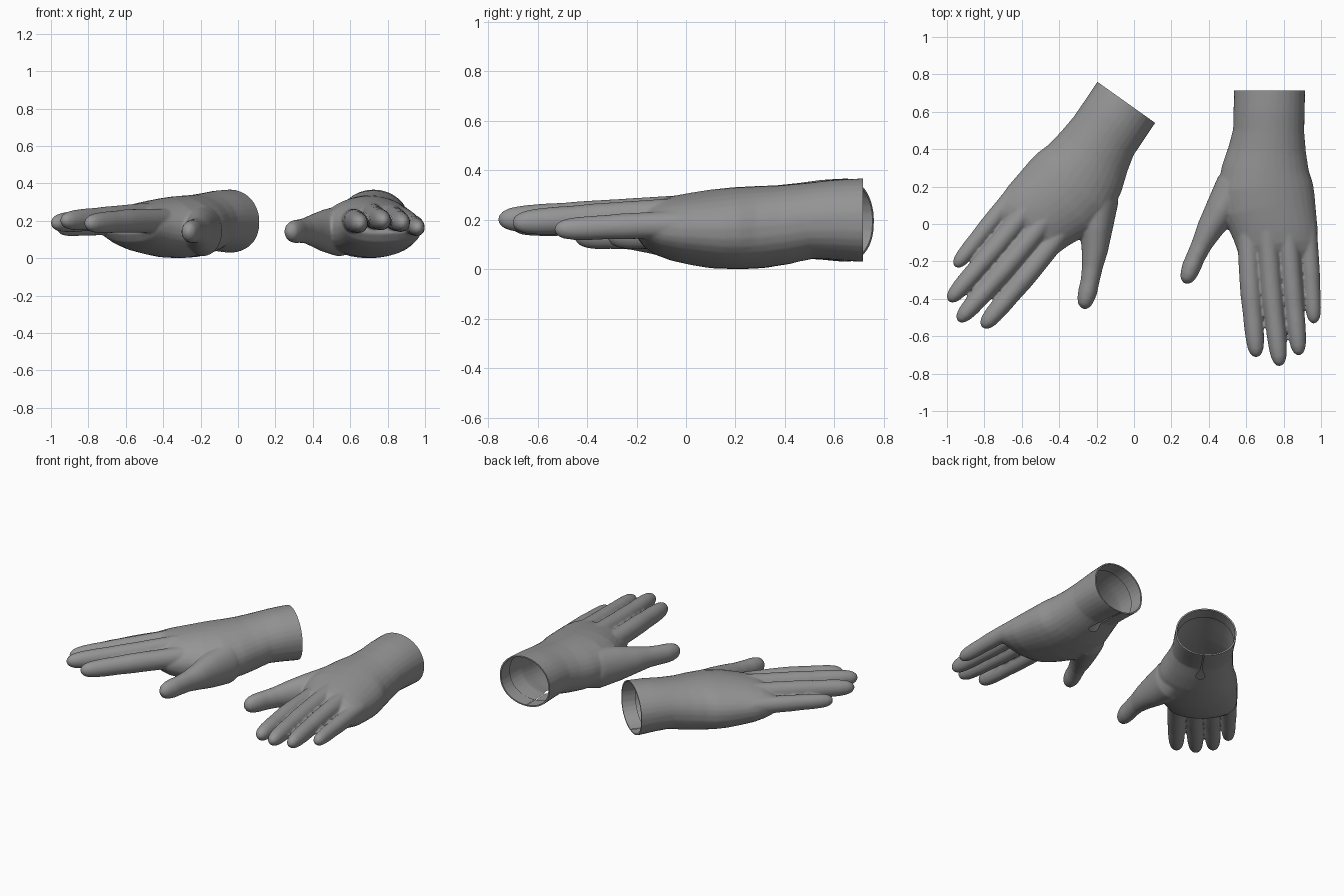
import bpy, bmesh, math
from mathutils import Vector, Matrix

if "Cube" in bpy.data.objects:
    bpy.data.objects.remove(bpy.data.objects["Cube"])

grey = bpy.data.materials.new("glove_grey")
grey.use_nodes = True
grey.diffuse_color = (0.3, 0.3, 0.3, 1)
grey.node_tree.nodes["Principled BSDF"].inputs["Base Color"].default_value = (0.3, 0.3, 0.3, 1)

SIDES = 32
WRIST = Vector((0.725, 0.715, 0))
bm = bmesh.new()


def loft(sections, flat=1):
    """Closed tube through (centre, half width, half height); flat < 1 squares the underside."""
    rings = []
    for i, (c, w, h) in enumerate(sections):
        before = sections[max(i - 1, 0)][0]
        after = sections[min(i + 1, len(sections) - 1)][0]
        along = (after - before).normalized()
        side = along.cross(Vector((0, 0, 1))).normalized()
        up = side.cross(along)
        ring = []
        for k in range(SIDES):
            a = 2 * math.pi * k / SIDES
            s = math.sin(a)
            if s < 0:
                s = -(-s) ** flat
            ring.append(bm.verts.new(c + side * w * math.cos(a) + up * h * s))
        rings.append(ring)
    faces = [bm.faces.new(rings[0]), bm.faces.new(rings[-1])]
    for a, b in zip(rings, rings[1:]):
        for k in range(SIDES):
            n = (k + 1) % SIDES
            faces.append(bm.faces.new((a[k], a[n], b[n], b[k])))
    bmesh.ops.recalc_face_normals(bm, faces=faces)


def finger(base, middle, tip, width, height):
    """Slightly curved finger with soft joints and a blunt rounded tip."""
    base, middle, tip = Vector(base), Vector(middle), Vector(tip)
    profile = ((0, .9), (.12, 1.08), (.3, 1.06), (.45, 1.04), (.56, 1.03), (.68, .96), (.78, .95),
               (.88, .88), (.94, .76), (.975, .56), (.993, .32), (1, .1))
    sections = []
    for t, s in profile:
        c = base.lerp(middle, t * 2) if t < .5 else middle.lerp(tip, t * 2 - 1)
        sections.append((c, width * s, height * s))
    loft(sections)


# Palm and wrist: y, centre x, half width, bottom z, top z
palm = ((.80, .725, .19, .03, .367), (.70, .725, .19, .03, .367), (.6, .722, .19, .038, .362),
        (.5, .72, .19, .042, .35), (.4, .713, .207, .02, .341), (.3, .703, .232, .004, .337),
        (.2, .70, .257, 0, .332), (.1, .717, .255, .004, .322), (.02, .742, .238, .018, .31),
        (-.05, .757, .227, .034, .298), (-.11, .764, .217, .056, .284),
        (-.155, .767, .208, .085, .262), (-.19, .768, .192, .13, .23))
loft([(Vector((x, y, (lo + hi) / 2)), w, (hi - lo) / 2) for y, x, w, lo, hi in palm], .82)

# Four fingers
finger((.605, .06, .2), (.623, -.34, .2), (.655, -.712, .185), .055, .061)
finger((.705, .06, .238), (.735, -.35, .216), (.78, -.76, .2), .055, .061)
finger((.815, .06, .23), (.845, -.32, .208), (.883, -.702, .187), .053, .059)
finger((.92, .06, .185), (.943, -.22, .175), (.963, -.532, .16), .047, .051)

# Thumb with its fleshy base
thumb = ((.62, .35, .15, .07, .1), (.54, .2, .145, .105, .135), (.465, .07, .147, .088, .113),
         (.403, -.03, .149, .07, .086), (.362, -.11, .148, .055, .068), (.328, -.18, .145, .05, .063),
         (.307, -.23, .143, .051, .062), (.292, -.27, .142, .045, .056), (.281, -.297, .142, .036, .044),
         (.275, -.313, .142, .019, .023), (.273, -.319, .142, .006, .006))
loft([(Vector((x, y, z)), w, h) for x, y, z, w, h in thumb])

mesh = bpy.data.meshes.new("left_glove")
bm.to_mesh(mesh)
bm.free()
glove = bpy.data.objects.new("left_glove", mesh)
bpy.context.collection.objects.link(glove)

# Keyhole cutter: drop-shaped hole with a narrow slit running to the cuff
hole_x, hole_y, r = .71, .455, .028
outline = [(hole_x + r * math.cos(a), hole_y + r * math.sin(a))
           for a in (math.radians(150 + 20 * k) for k in range(13))]
outline += [(hole_x + .003, .525), (hole_x + .003, .9), (hole_x - .003, .9), (hole_x - .003, .525)]
bm = bmesh.new()
base = bm.faces.new([bm.verts.new((x, y, -.1)) for x, y in outline])
top = bmesh.ops.extrude_face_region(bm, geom=[base])
bmesh.ops.translate(bm, vec=(0, 0, .22), verts=[v for v in top["geom"] if isinstance(v, bmesh.types.BMVert)])
bmesh.ops.recalc_face_normals(bm, faces=bm.faces)
cut_mesh = bpy.data.meshes.new("keyhole_cutter")
bm.to_mesh(cut_mesh)
bm.free()
cutter = bpy.data.objects.new("keyhole_cutter", cut_mesh)
cutter.hide_render = True
bpy.context.collection.objects.link(cutter)

# Fuse the parts into one soft skin, then cut the keyhole
remesh = glove.modifiers.new("fuse", "REMESH")
remesh.mode = "VOXEL"
remesh.voxel_size = .007
soften = glove.modifiers.new("soften", "SMOOTH")
soften.factor = .5
soften.iterations = 9
thin = glove.modifiers.new("thin", "DECIMATE")
thin.ratio = .2
keyhole = glove.modifiers.new("keyhole", "BOOLEAN")
keyhole.operation = "DIFFERENCE"
keyhole.solver = "EXACT"
keyhole.object = cutter
bpy.context.view_layer.update()
baked = bpy.data.meshes.new_from_object(glove.evaluated_get(bpy.context.evaluated_depsgraph_get()))
glove.modifiers.clear()
glove.data = baked
bpy.data.objects.remove(cutter)

# Open the cuff and the keyhole
bm = bmesh.new()
bm.from_mesh(baked)
bmesh.ops.bisect_plane(bm, geom=bm.verts[:] + bm.edges[:] + bm.faces[:],
                       plane_co=WRIST, plane_no=(0, 1, 0), clear_outer=True)
inside = []
for f in bm.faces:
    c = f.calc_center_median()
    if abs(c.x - hole_x) < .034 and c.y > .42 and c.z < .125 and (c.z > .085 or f.normal.z > -.5):
        inside.append(f)
bmesh.ops.delete(bm, geom=inside, context="FACES")

# Turned-in hem inside the cuff
rim = [e for e in bm.edges if e.is_boundary and all(v.co.y > WRIST.y - .002 for v in e.verts)]
centre = Vector((WRIST.x, WRIST.y, .198))
for scale, depth in ((.95, 0), (.98, -.09)):
    made = bmesh.ops.extrude_edge_only(bm, edges=rim)["geom"]
    rim = [g for g in made if isinstance(g, bmesh.types.BMEdge)]
    for v in (g for g in made if isinstance(g, bmesh.types.BMVert)):
        v.co = centre + (v.co - centre) * scale + Vector((0, depth, 0))
    rim = [e for e in rim if all(v in made for v in e.verts)]
bm.to_mesh(baked)
bm.free()
baked.materials.clear()
baked.materials.append(grey)

# Mirrored, turned partner
other = baked.copy()
other.transform(Matrix.Translation((-.041, .65, 0)) @ Matrix.Rotation(math.radians(-35.4), 4, "Z")
                @ Matrix.Scale(-1, 4, (1, 0, 0)) @ Matrix.Translation(-WRIST))
other.flip_normals()
partner = bpy.data.objects.new("right_glove", other)
bpy.context.collection.objects.link(partner)

for ob in (glove, partner):
    bpy.ops.object.select_all(action="DESELECT")
    ob.select_set(True)
    bpy.context.view_layer.objects.active = ob
    bpy.ops.object.shade_smooth_by_angle(angle=math.radians(50))
